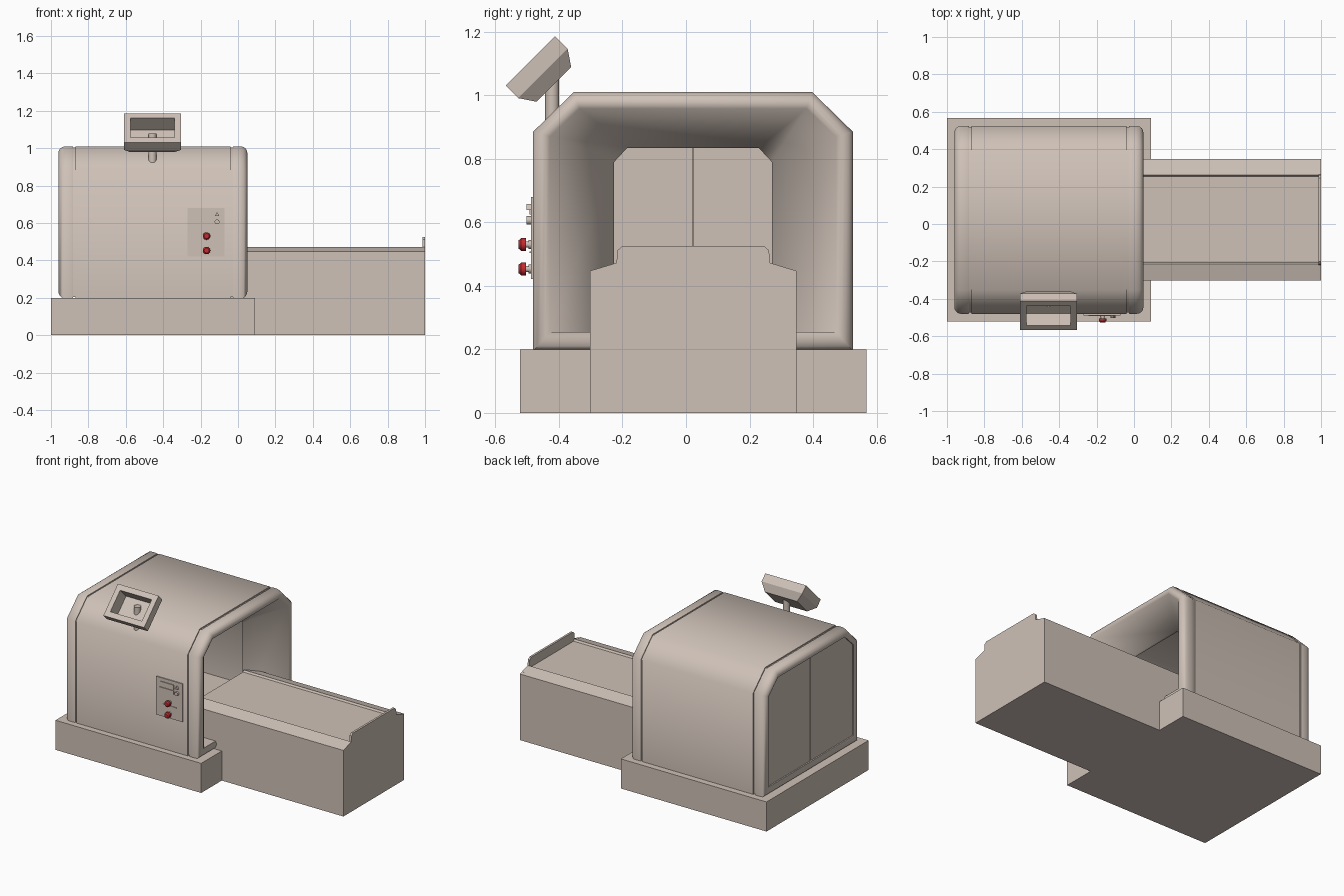
import bpy, bmesh, math
from mathutils import Matrix, Vector

if "Cube" in bpy.data.objects:
    bpy.data.objects.remove(bpy.data.objects["Cube"])

CY = 0.022  # body centre line in y


def material(name, col):
    m = bpy.data.materials.new(name)
    m.diffuse_color = (*col, 1)
    m.use_nodes = True
    m.node_tree.nodes["Principled BSDF"].inputs["Base Color"].default_value = m.diffuse_color
    return m


BEIGE = material("warm_beige", (0.62, 0.535, 0.475))
RED = material("button_red", (0.55, 0.025, 0.03))


def finish(name, bm, mat=BEIGE, angle=None):
    bmesh.ops.recalc_face_normals(bm, faces=bm.faces)
    me = bpy.data.meshes.new(name)
    bm.to_mesh(me)
    bm.free()
    me.materials.append(mat)
    ob = bpy.data.objects.new(name, me)
    bpy.context.collection.objects.link(ob)
    if angle:
        bpy.ops.object.select_all(action='DESELECT')
        bpy.context.view_layer.objects.active = ob
        ob.select_set(True)
        bpy.ops.object.shade_smooth_by_angle(angle=math.radians(angle))
    return ob


def loft(name, loops, closed=False, caps=True, angle=None):
    bm = bmesh.new()
    rings = [[bm.verts.new(p) for p in lp] for lp in loops]
    n = len(rings[0])
    pairs = list(zip(rings, rings[1:])) + ([(rings[-1], rings[0])] if closed else [])
    for a, b in pairs:
        for i in range(n):
            j = (i + 1) % n
            bm.faces.new((a[i], a[j], b[j], b[i]))
    if caps and not closed:
        bm.faces.new(rings[0])
        bm.faces.new(rings[-1])
    return finish(name, bm, angle=angle)


def box(name, x0, x1, y0, y1, z0, z1, mat=BEIGE):
    loops = [[(x, y0, z0), (x, y1, z0), (x, y1, z1), (x, y0, z1)] for x in (x0, x1)]
    return loft(name, loops)


def rod(name, p, q, r, r2=None, mat=BEIGE, seg=20):
    p, q = Vector(p), Vector(q)
    bm = bmesh.new()
    rot = (q - p).to_track_quat('Z', 'Y').to_matrix().to_4x4()
    bmesh.ops.create_cone(bm, cap_ends=True, segments=seg, radius1=r,
                          radius2=r if r2 is None else r2, depth=(q - p).length,
                          matrix=Matrix.Translation((p + q) / 2) @ rot)
    return finish(name, bm, mat, 40)


# arch outlines: half width, bottom, chamfer start height, half top, top
OUTER = (0.503, 0.195, 0.885, 0.375, 1.01)
INNER = (0.4505, 0.255, 0.87, 0.357, 0.958)
MOUTH = (0.248, 0.255, 0.79, 0.207, 0.834)


def arch(x, t=0.0, a=OUTER, b=INNER):
    h, zb, zc, ht, zt = [u + (v - u) * t for u, v in zip(a, b)]
    return [(x, CY + y, z) for y, z in
            [(-h, zb), (-h, zc), (-ht, zt), (ht, zt), (h, zc), (h, zb)]]


# plinth
box("base", -1.0, 0.09, -0.522, 0.568, 0, 0.2)

# hood: rounded end frames, grooves, shell and funnel mouth in one closed skin
half = [(-0.04, 0.0), (-0.04, 0.15), (-0.028, 0.15), (-0.028, 0.04), (-0.02, 0.0),
        (0.012, 0.0), (0.03, 0.08), (0.042, 0.25), (0.049, 0.5), (0.05, 0.75), (0.044, 1.0)]
MID = -0.455
skin = [arch(2 * MID - x, t) for x, t in reversed(half)] + [arch(x, t) for x, t in half]
skin += [arch(-0.14, 1, OUTER, MOUTH), arch(-0.155, 1, OUTER, MOUTH),
         arch(-0.16, 1), arch(-0.93, 1)]
loft("hood", skin, closed=True, angle=50)

# two rear door panels with a narrow centre seam
for name, s in (("rear_door_left", 1), ("rear_door_right", -1)):
    pts = [(0.002, 0.25), (0.453, 0.25), (0.453, 0.87), (0.359, 0.96), (0.002, 0.96)]
    loft(name, [[(x, CY + s * y, z) for y, z in pts] for x in (-0.945, -0.93)])
box("rear_door_seam", -0.94, -0.935, CY - 0.004, CY + 0.004, 0.25, 0.958)

# conveyor table with low rims, and its end plate
table = [(-0.302, 0), (-0.302, 0.447), (-0.215, 0.472), (-0.207, 0.46),
         (0.253, 0.46), (0.261, 0.472), (0.348, 0.447), (0.348, 0)]
loft("table", [[(x, y, z) for y, z in table] for x in (-0.14, 0.988)])
plate = [(-0.302, 0), (-0.302, 0.447), (-0.219, 0.472), (-0.215, 0.512), (-0.2, 0.525),
         (0.246, 0.525), (0.261, 0.512), (0.265, 0.472), (0.348, 0.447), (0.348, 0)]
loft("table_end_plate", [[(x, y, z) for y, z in plate] for x in (0.986, 1.0)])

# tilted monitor housing with a deep screen recess
SC = Vector((-0.4575, -0.49, 1.108))
V = Vector((0, 1, 1)).normalized()
D = Vector((0, 1, -1)).normalized()


def frame(depth, hx, hv):
    return [SC + Vector((sx * hx, 0, 0)) + V * (sv * hv) + D * depth
            for sx, sv in ((-1, -1), (1, -1), (1, 1), (-1, 1))]


loft("monitor", [frame(0.09, 0.118, 0.074), frame(0, 0.118, 0.074), frame(0, 0.1525, 0.11),
                 frame(0.056, 0.1525, 0.11), frame(0.105, 0.12, 0.077)])
rod("monitor_post", (-0.4575, -0.421, 0.88), (-0.4575, -0.421, 1.078), 0.022)

# control panel on the front side
box("control_panel", -0.27, -0.073, -0.488, -0.475, 0.422, 0.68)
box("display_upper", -0.243, -0.137, -0.493, -0.486, 0.624, 0.657)
box("display_lower", -0.243, -0.137, -0.493, -0.486, 0.594, 0.618)
box("divider_strip", -0.218, -0.12, -0.492, -0.486, 0.503, 0.508)
for name, z, seg in (("triangle_button", 0.645, 3), ("round_button", 0.606, 16)):
    rod(name, (-0.112, -0.48, z), (-0.112, -0.502, z), 0.013, seg=seg)

# red mushroom buttons on stems
for i, z in enumerate((0.53, 0.453)):
    n = "upper" if i == 0 else "lower"
    x = -0.168
    rod(n + "_button_collar", (x, -0.48, z), (x, -0.495, z), 0.014)
    rod(n + "_button_stem", (x, -0.48, z), (x, -0.508, z), 0.01)
    rod(n + "_button_head", (x, -0.504, z), (x, -0.519, z), 0.02, mat=RED)
    rod(n + "_button_cap", (x, -0.519, z), (x, -0.527, z), 0.02, 0.013, RED)
